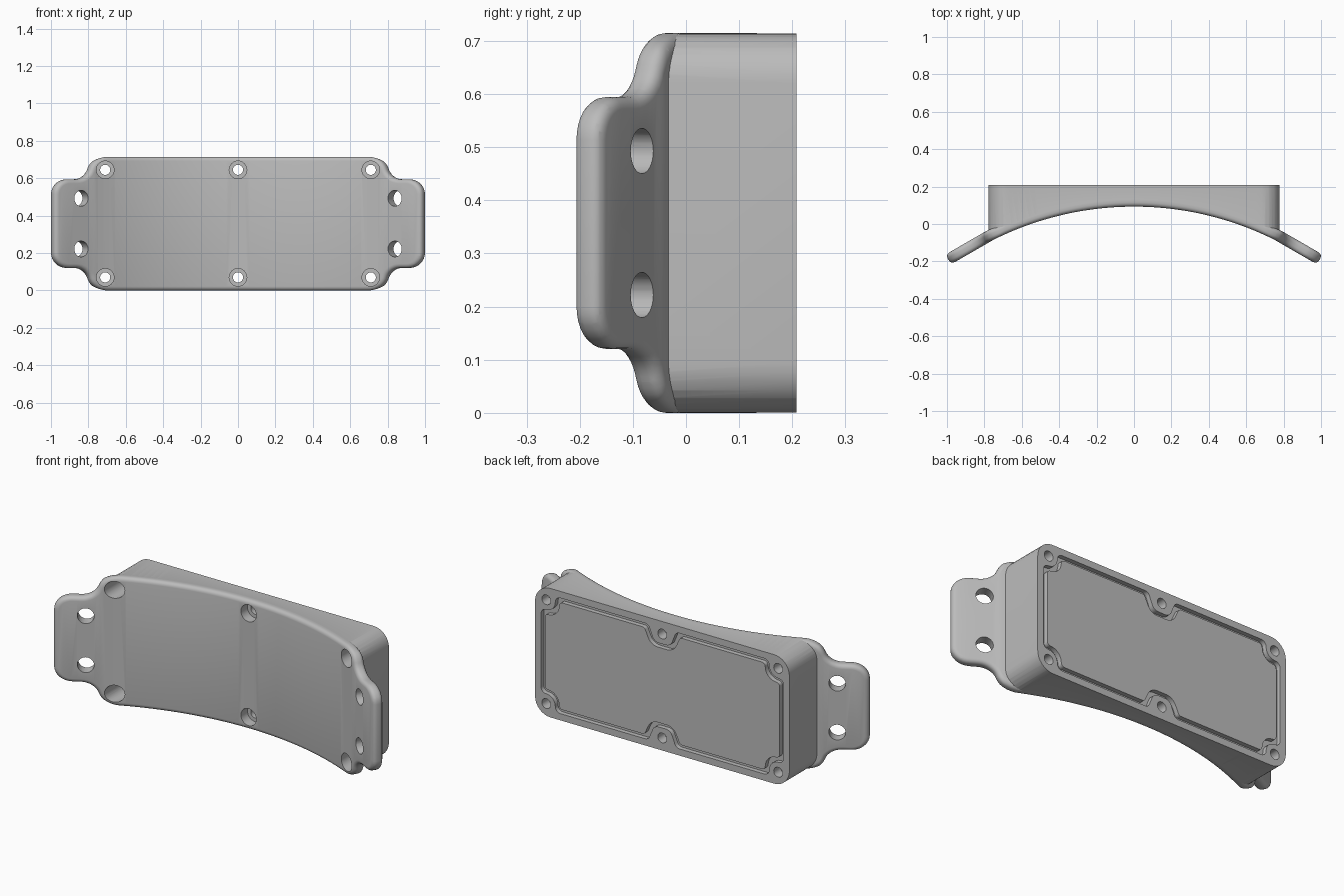
import bpy, bmesh, math
from mathutils import Matrix, Vector

cube = bpy.data.objects.get("Cube")
if cube:
    bpy.data.objects.remove(cube, do_unlink=True)

HALF_Z = 0.3575      # half the height of the housing
BACK = 0.208         # flat rear face
RADIUS = 1.68        # concave front curvature
BEND = 0.75          # where the straight mounting ears begin
EAR = math.radians(30)

grey = bpy.data.materials.new("plain grey")
grey.use_nodes = True
grey.diffuse_color = (0.5, 0.5, 0.5, 1)
grey.node_tree.nodes["Principled BSDF"].inputs["Base Color"].default_value = (0.5, 0.5, 0.5, 1)


def front_y(x):
    """Depth of the concave front surface, straight beyond the bend."""
    a = min(abs(x), BEND)
    y = 0.093 - (RADIUS - math.sqrt(RADIUS ** 2 - a * a))
    return y - math.tan(EAR) * (abs(x) - a)


def outline(quadrant, steps=8):
    """Mirror a quadrant of (x, z, radius) corners and round each corner."""
    q, r = quadrant, quadrant[::-1]
    pts = (q + [(x, -z, c) for x, z, c in r]
           + [(-x, -z, c) for x, z, c in q] + [(-x, z, c) for x, z, c in r])
    out = []
    for i, (x, z, rad) in enumerate(pts):
        p = Vector((x, z))
        a = (Vector(pts[i - 1][:2]) - p).normalized()
        b = (Vector(pts[(i + 1) % len(pts)][:2]) - p).normalized()
        half = a.angle(b) / 2
        centre = p + (a + b).normalized() * (rad / math.sin(half))
        start = p + a * (rad / math.tan(half)) - centre
        end = p + b * (rad / math.tan(half)) - centre
        sweep = start.angle_signed(end)      # clockwise positive
        for k in range(steps + 1):
            t = -sweep * k / steps
            out.append(centre + Vector((start.x * math.cos(t) - start.y * math.sin(t),
                                        start.x * math.sin(t) + start.y * math.cos(t))))
    return out


def ring(bm, pts, y):
    return [bm.verts.new((p.x, y, p.y + HALF_Z)) for p in pts]


def bridge(bm, a, b):
    for i in range(len(a)):
        j = (i + 1) % len(a)
        bm.faces.new((a[i], a[j], b[j], b[i]))


def prism(pts, y0, y1):
    bm = bmesh.new()
    a, b = ring(bm, pts, y0), ring(bm, pts, y1)
    bm.faces.new(a)
    bm.faces.new(b)
    bridge(bm, a, b)
    bmesh.ops.recalc_face_normals(bm, faces=bm.faces)
    return bm


def slice_x(bm, count=64):
    """Add vertical cuts so the part can follow the front curve."""
    for i in range(1, count):
        x = -1 + 2 * i / count + 0.0003
        bmesh.ops.bisect_plane(bm, geom=bm.verts[:] + bm.edges[:] + bm.faces[:],
                               dist=1e-6, plane_co=(x, 0, 0), plane_no=(1, 0, 0))


def make(name, bm):
    bmesh.ops.recalc_face_normals(bm, faces=bm.faces)
    me = bpy.data.meshes.new(name)
    bm.to_mesh(me)
    bm.free()
    me.materials.append(grey)
    ob = bpy.data.objects.new(name, me)
    bpy.context.collection.objects.link(ob)
    return ob


def combine(target, tool, operation):
    tool.hide_render = True
    mod = target.modifiers.new("combine", "BOOLEAN")
    mod.operation = operation
    mod.solver = "EXACT"
    mod.object = tool
    bpy.context.view_layer.objects.active = target
    bpy.ops.object.modifier_apply(modifier=mod.name)
    bpy.data.objects.remove(tool, do_unlink=True)


def drill(target, place, radius, depth, turn=0.0):
    bm = bmesh.new()
    m = (Matrix.Translation(place) @ Matrix.Rotation(turn, 4, "Z")
         @ Matrix.Rotation(math.pi / 2, 4, "X"))
    bmesh.ops.create_cone(bm, cap_ends=True, segments=32, radius1=radius,
                          radius2=radius, depth=depth, matrix=m)
    combine(target, make("hole_cutter", bm), "DIFFERENCE")


# Housing block: rounded rectangle with a curved front and flat back
bm = prism(outline([(0.779, HALF_Z - 0.0005, 0.094)]), 0, 1)
slice_x(bm)
for v in bm.verts:
    v.co.y = BACK if v.co.y > 0.5 else front_y(v.co.x) + 0.023
bmesh.ops.triangulate(bm, faces=bm.faces)
housing = make("curved_housing", bm)

# Front plate with both mounting ears: rounded edges, bent to the curve
bm = prism(outline([(0.76, HALF_Z, 0.09), (0.805, 0.237, 0.08), (0.978, 0.237, 0.08)]), 0, 0.06)
rims = [e for e in bm.edges if abs(e.verts[0].co.y - e.verts[1].co.y) < 1e-6]
bmesh.ops.bevel(bm, geom=rims, offset=0.022, segments=4, profile=0.5, affect="EDGES")
slice_x(bm)
for v in bm.verts:
    s, d = v.co.x, v.co.y
    w = min(max((abs(s) - 0.72) / 0.04, 0), 1)
    v.co.x = s + math.copysign(d * math.sin(EAR) * w, s)
    v.co.y = front_y(s) + d * (1 - w + w * math.cos(EAR))
bmesh.ops.triangulate(bm, faces=bm.faces)
combine(housing, make("front_plate", bm), "UNION")

# Counterbored screw holes along the top and bottom
for x in (-0.71, 0, 0.71):
    for z in (0.07, 0.645):
        drill(housing, (x, -0.15, z), 0.047, 0.6)
        drill(housing, (x, 0.1, z), 0.027, 0.6)

# Ear holes, square to the slanted ears
for side in (-1, 1):
    for z in (0.222, 0.493):
        drill(housing, (side * 0.855, -0.106, z), 0.0425, 0.2, -side * EAR)


# Seal groove on the rear, running inside the screw bosses
def groove_edge(e):
    low, top, x = 0.2325 - e, 0.32 - e, 0.655 - e
    return outline([(0.05 + 0.8 * e, low, 0.04 + e), (0.085 + e, top, 0.03 - 0.4 * e),
                    (x, top, 0.03 - 0.4 * e), (x, low, 0.055 + 0.5 * e),
                    (0.743 - e, low, 0.03 - 0.4 * e)], 6)


bm = bmesh.new()
outer, inner = groove_edge(0), groove_edge(0.024)
loops = [ring(bm, p, y) for p, y in ((outer, BACK - 0.025), (outer, BACK + 0.05),
                                     (inner, BACK + 0.05), (inner, BACK - 0.025))]
for i in range(4):
    bridge(bm, loops[i], loops[(i + 1) % 4])
combine(housing, make("groove_cutter", bm), "DIFFERENCE")

# Smooth shading with crisp edges
bpy.ops.object.select_all(action="DESELECT")
housing.select_set(True)
bpy.context.view_layer.objects.active = housing
bpy.ops.object.shade_smooth_by_angle(angle=math.radians(30))
